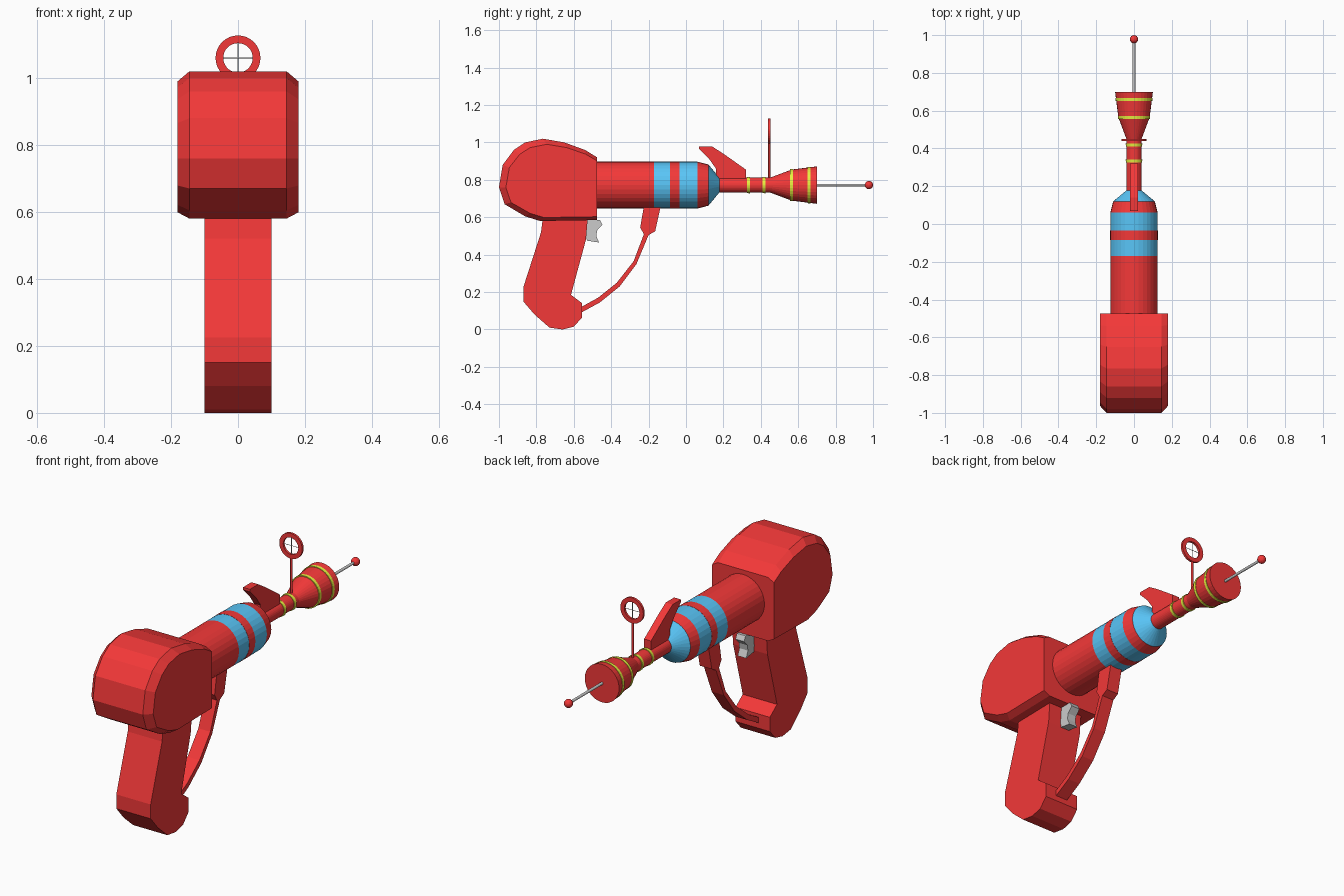
import bpy, bmesh, math
from mathutils import Matrix, Vector

if "Cube" in bpy.data.objects:
    bpy.data.objects.remove(bpy.data.objects["Cube"])

AXIS_Z = 0.772   # height of the barrel axis


def material(name, rgb):
    m = bpy.data.materials.new(name)
    m.diffuse_color = (*rgb, 1)
    m.use_nodes = True
    m.node_tree.nodes["Principled BSDF"].inputs["Base Color"].default_value = m.diffuse_color
    return m


RED = material("red", (0.9, 0.04, 0.04))
BLUE = material("blue", (0.1, 0.56, 0.93))
YELLOW = material("yellow", (0.8, 0.85, 0.05))


def finish(name, bm, mat):
    bmesh.ops.recalc_face_normals(bm, faces=bm.faces)
    mesh = bpy.data.meshes.new(name)
    bm.to_mesh(mesh)
    bm.free()
    ob = bpy.data.objects.new(name, mesh)
    bpy.context.collection.objects.link(ob)
    if mat:
        mesh.materials.append(mat)
    return ob


def loft(name, rings, mat, closed=False):
    """Skin a list of equal-length point rings, capped unless closed."""
    bm = bmesh.new()
    vs = [[bm.verts.new(p) for p in ring] for ring in rings]
    pairs = list(zip(vs, vs[1:])) + ([(vs[-1], vs[0])] if closed else [])
    for a, b in pairs:
        for i in range(len(a)):
            j = (i + 1) % len(a)
            bm.faces.new((a[i], a[j], b[j], b[i]))
    if not closed:
        bm.faces.new(vs[0])
        bm.faces.new(vs[-1])
    return finish(name, bm, mat)


def plate(name, outline, half, mat):
    """Extrude a (y, z) outline across x."""
    return loft(name, [[(x, y, z) for y, z in outline] for x in (-half, half)], mat)


def lathe(name, profile, mat, sides=32, z=AXIS_Z, closed=False):
    """Turn a (y, radius) profile about a line along y."""
    angles = [2 * math.pi * i / sides for i in range(sides)]
    return loft(name, [[(r * math.sin(a), y, z + r * math.cos(a)) for a in angles]
                       for y, r in profile], mat, closed)


def rod(name, a, b, radius, mat, sides=12):
    a, b = Vector(a), Vector(b)
    bm = bmesh.new()
    rot = (b - a).to_track_quat('Z', 'Y').to_matrix().to_4x4()
    bmesh.ops.create_cone(bm, cap_ends=True, segments=sides, radius1=radius, radius2=radius,
                          depth=(b - a).length, matrix=Matrix.Translation((a + b) / 2) @ rot)
    return finish(name, bm, mat)


# Rear housing: rounded profile with chamfered sides
housing = [(-1, 0.76), (-0.98, 0.88), (-0.92, 0.96), (-0.86, 1.0), (-0.765, 1.02), (-0.65, 1.0),
           (-0.54, 0.96), (-0.475, 0.92), (-0.475, 0.585), (-0.78, 0.58), (-0.86, 0.605), (-0.97, 0.67)]
inset = [(-0.475 + (y + 0.475) * 0.93, 0.75 + (z - 0.75) * 0.89) for y, z in housing]
loft("rear_housing", [[(x, y, z) for y, z in prof] for x, prof in
                      ((-0.18, inset), (-0.145, housing), (0.145, housing), (0.18, inset))], RED)

# Main barrel with coloured bands and tapered nose
lathe("main_barrel", [(-0.5, 0.125), (-0.17, 0.125)], RED)
lathe("rear_blue_band", [(-0.17, 0.125), (-0.085, 0.125)], BLUE)
lathe("middle_red_band", [(-0.085, 0.126), (-0.035, 0.126)], RED)
lathe("front_blue_band", [(-0.035, 0.125), (0.062, 0.125)], BLUE)
lathe("front_red_band", [(0.062, 0.125), (0.12, 0.11)], RED)
lathe("blue_nose", [(0.12, 0.11), (0.178, 0.04)], BLUE)

# Thin barrel and flared muzzle
lathe("thin_barrel", [(0.15, 0.04), (0.45, 0.04), (0.565, 0.083), (0.70, 0.1)], RED)
for i, (y, r) in enumerate(((0.333, 0.043), (0.418, 0.043), (0.565, 0.085), (0.658, 0.097))):
    lathe(f"yellow_ring_{i + 1}", [(y - 0.008, r), (y + 0.008, r + 0.001)], YELLOW)

# Antenna
rod("antenna_rod", (0, 0.69, AXIS_Z), (0, 0.975, AXIS_Z), 0.007, None)
bm = bmesh.new()
bmesh.ops.create_uvsphere(bm, u_segments=16, v_segments=10, radius=0.022,
                          matrix=Matrix.Translation((0, 0.978, AXIS_Z)))
finish("antenna_ball", bm, RED)

# Ring sight with crosshair
SY, SZ = 0.445, 1.06
rod("sight_post", (0, SY, 0.8), (0, SY, 1.0), 0.006, RED)
lathe("sight_ring", [(SY - 0.006, 0.044), (SY - 0.006, 0.067), (SY + 0.006, 0.067),
                     (SY + 0.006, 0.044)], RED, z=SZ, closed=True)
rod("crosshair_level", (-0.05, SY, SZ), (0.05, SY, SZ), 0.0015, None, 6)
rod("crosshair_upright", (0, SY, SZ - 0.05), (0, SY, SZ + 0.05), 0.0015, None, 6)

# Top fin
plate("fin", [(0.07, 0.978), (0.14, 0.978), (0.2, 0.94), (0.32, 0.855), (0.32, 0.79), (0.16, 0.79),
              (0.16, 0.86), (0.125, 0.91), (0.07, 0.965)], 0.02, RED)

# Grip
plate("grip", [(-0.765, 0.6), (-0.775, 0.52), (-0.87, 0.225), (-0.87, 0.15), (-0.81, 0.08),
               (-0.73, 0.01), (-0.66, 0.0), (-0.6, 0.015), (-0.555, 0.065), (-0.555, 0.14),
               (-0.615, 0.185), (-0.535, 0.48), (-0.525, 0.6)], 0.1, RED)

# Trigger
plate("trigger", [(-0.54, 0.585), (-0.46, 0.585), (-0.447, 0.56), (-0.475, 0.53), (-0.48, 0.5),
                  (-0.465, 0.465), (-0.53, 0.475)], 0.025, None)

# Trigger guard, from barrel to grip heel
plate("trigger_guard", [(-0.135, 0.66), (-0.165, 0.525), (-0.2, 0.505), (-0.265, 0.35), (-0.355, 0.23),
                        (-0.46, 0.145), (-0.57, 0.085), (-0.57, 0.115), (-0.47, 0.17), (-0.37, 0.25),
                        (-0.28, 0.365), (-0.225, 0.51), (-0.245, 0.545), (-0.225, 0.66)], 0.035, RED)
